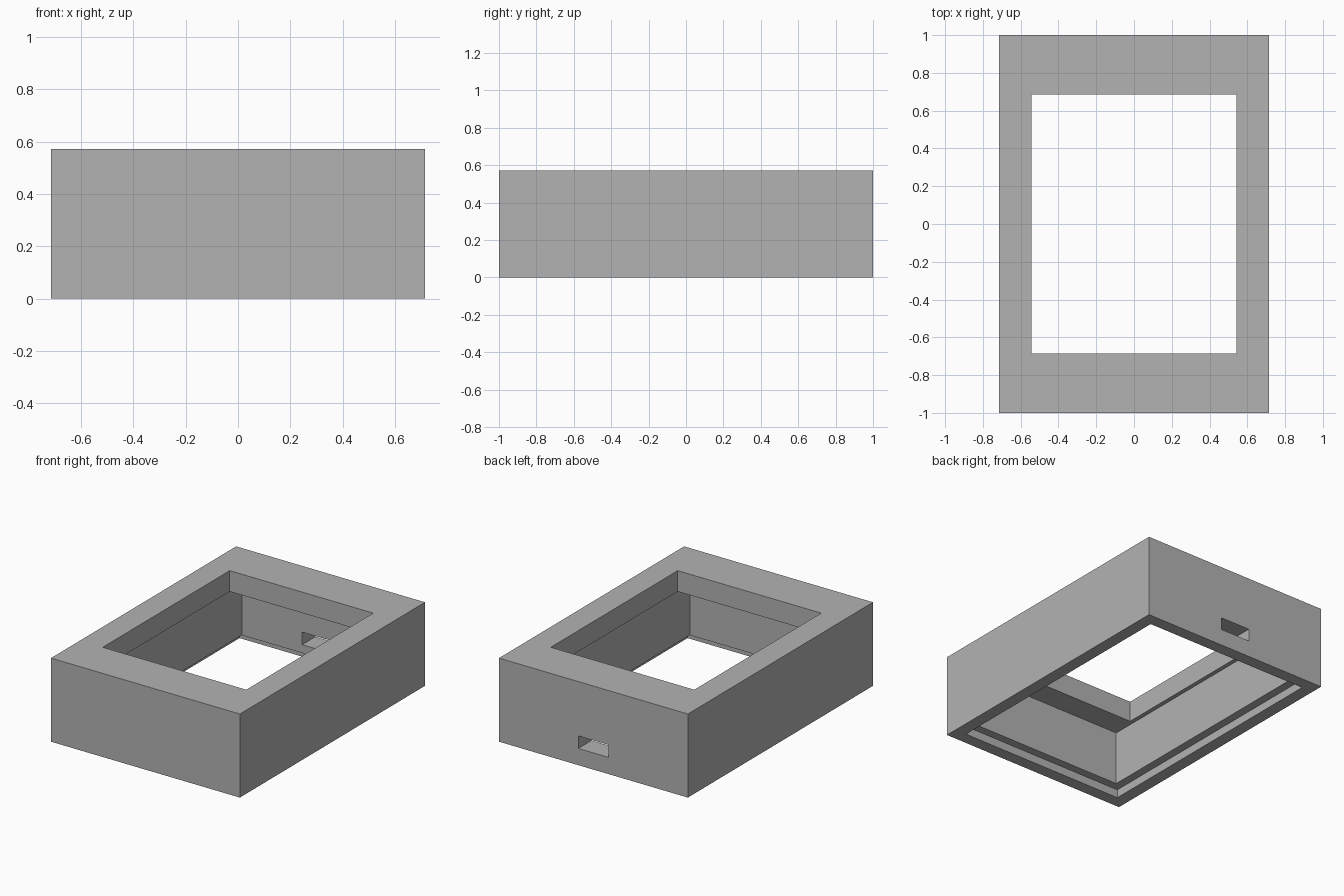
import bpy
import bmesh

cube = bpy.data.objects.get("Cube")
if cube:
    bpy.data.objects.remove(cube, do_unlink=True)

U = 1 / 35  # one design unit

grey = bpy.data.materials.new("plain grey")
grey.use_nodes = True
colour = (0.45, 0.45, 0.45, 1)
grey.diffuse_color = colour
grey.node_tree.nodes["Principled BSDF"].inputs["Base Color"].default_value = colour


def make_object(name, bm):
    bmesh.ops.recalc_face_normals(bm, faces=bm.faces)
    mesh = bpy.data.meshes.new(name)
    bm.to_mesh(mesh)
    bm.free()
    obj = bpy.data.objects.new(name, mesh)
    bpy.context.collection.objects.link(obj)
    mesh.materials.append(grey)
    return obj


def ring(bm, hx, hy, z):
    corners = ((-1, -1), (1, -1), (1, 1), (-1, 1))
    return [bm.verts.new((sx * hx * U, sy * hy * U, z * U)) for sx, sy in corners]


# Frame: closed wall section as half width, half length, height
section = [
    (25, 35, 0), (25, 35, 20),    # outer wall
    (19, 24, 20), (19, 24, 15),   # top opening
    (20, 30, 15), (20, 30, 2),    # inner cavity
    (22, 32, 2), (22, 32, 0),     # rebate for the bottom cover
]
bm = bmesh.new()
rings = [ring(bm, *point) for point in section]
for a, b in zip(rings, rings[1:] + rings[:1]):
    for i in range(4):
        j = (i + 1) % 4
        bm.faces.new((a[i], a[j], b[j], b[i]))
frame = make_object("case_frame", bm)

# Cable slot through the back wall
bm = bmesh.new()
bmesh.ops.create_cube(bm, size=1)
bmesh.ops.scale(bm, vec=(8 * U, 9 * U, 3 * U), verts=bm.verts)
bmesh.ops.translate(bm, vec=(0, 33 * U, 5.5 * U), verts=bm.verts)
cutter = make_object("cable_slot_cutter", bm)
cutter.hide_render = True
cutter.hide_viewport = True

slot = frame.modifiers.new("cable_slot", 'BOOLEAN')
slot.operation = 'DIFFERENCE'
slot.solver = 'EXACT'
slot.object = cutter
